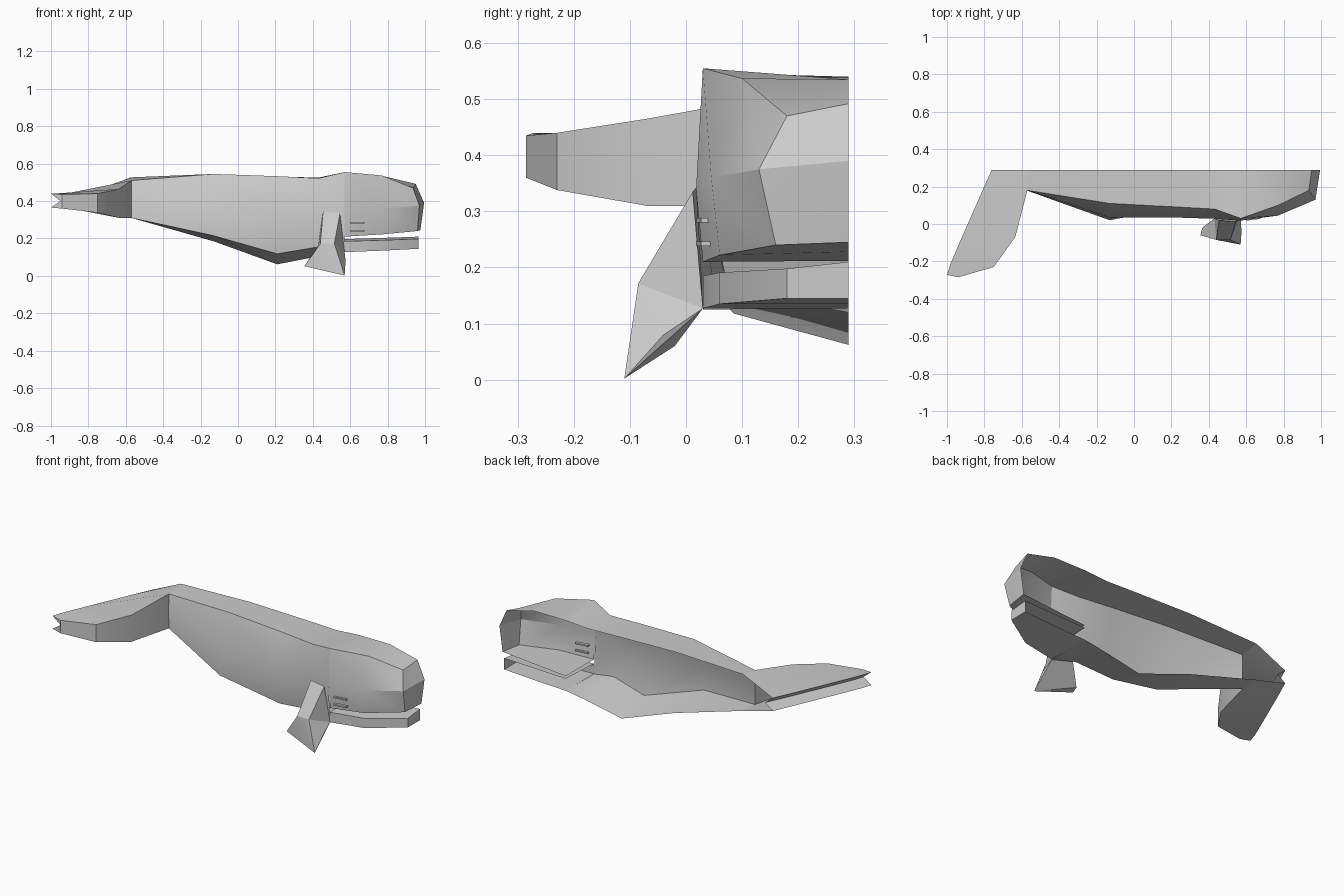
import bpy, bmesh, math
from mathutils import Vector

cube = bpy.data.objects.get("Cube")
if cube:
    bpy.data.objects.remove(cube, do_unlink=True)

MID = 0.29  # plane on which the half shell is left open

skin = bpy.data.materials.new("grey_skin")
skin.use_nodes = True
skin.diffuse_color = (0.6, 0.6, 0.6, 1)
bsdf = skin.node_tree.nodes["Principled BSDF"]
bsdf.inputs["Base Color"].default_value = (0.6, 0.6, 0.6, 1)
bsdf.inputs["Roughness"].default_value = 0.8


def finish(name, bm, angle=30):
    bmesh.ops.remove_doubles(bm, verts=bm.verts, dist=0.0005)
    bmesh.ops.recalc_face_normals(bm, faces=bm.faces)
    mesh = bpy.data.meshes.new(name)
    bm.to_mesh(mesh)
    bm.free()
    mesh.materials.append(skin)
    obj = bpy.data.objects.new(name, mesh)
    bpy.context.collection.objects.link(obj)
    bpy.ops.object.select_all(action='DESELECT')
    obj.select_set(True)
    bpy.context.view_layer.objects.active = obj
    bpy.ops.object.shade_smooth_by_angle(angle=math.radians(angle))
    return obj


def loft(name, sections, nose=None, wall_from=None, end_cap=False):
    """Skin open sections; optionally fan to a nose point, close a wall or cap the end."""
    bm = bmesh.new()
    rows = [[bm.verts.new(p) for p in s] for s in sections]
    for i, (a, b) in enumerate(zip(rows, rows[1:])):
        for j in range(len(a) - 1):
            bm.faces.new((a[j], a[j + 1], b[j + 1], b[j]))
        if wall_from is not None and i >= wall_from:
            bm.faces.new((a[-1], a[0], b[0], b[-1]))
    if nose:
        tip = bm.verts.new(nose)
        for p, q in zip(rows[-1], rows[-1][1:]):
            bm.faces.new((p, q, tip))
    if end_cap:
        bm.faces.new(rows[-1])
    return finish(name, bm)


def hull(name, points):
    bm = bmesh.new()
    for p in points:
        bm.verts.new(p)
    bmesh.ops.convex_hull(bm, input=bm.verts)
    return finish(name, bm)


def station(x, top, ridge, side, crease, keel):
    return [(x, MID, top), (x, *ridge), (x, *side), (x, *crease), (x, MID, keel)]


# Trunk, from tail root to gill line
loft("body", [
    station(-.57, .527, (.18, .51), (.178, .41), (.18, .31), .315),
    station(-.13, .54, (.11, .545), (.035, .35), (.02, .215), .185),
    station(.21, .532, (.092, .533), (.035, .33), (.085, .118), .062),
    station(.43, .525, (.08, .522), (.028, .34), (.05, .155), .105),
    station(.57, .535, (.03, .555), (.018, .34), (.03, .125), .128),
])

# Blunt upper head with a bevelled front
loft("head", [
    station(.57, .535, (.03, .555), (.018, .34), (.03, .21), .212),
    station(.77, .535, (.1, .537), (.045, .36), (.06, .222), .228),
    [(.95, MID, .492), (.935, .18, .47), (.97, .13, .375), (.96, .16, .24), (.975, MID, .245)],
], nose=(.995, MID, .39))

# Narrow lower jaw
loft("lower_jaw", [
    [(x, MID, top), (x, y, top - .012), (x, y, low), (x, MID, low)]
    for x, y, top, low in ((.57, .03, .197, .127), (.77, .06, .203, .135), (.965, .18, .21, .145))
], end_cap=True)


# Tail fluke with a grooved trailing edge
def fluke_section(lead_x, y, high, low, trail_x, trail_y, groove):
    return [(lead_x, y, high), (trail_x, trail_y, .44), (trail_x + groove, trail_y, .4),
            (trail_x, trail_y, .365), (lead_x, y, low)]


loft("tail_fluke", [
    fluke_section(-.57, MID, .527, .315, -.76, MID, .05),
    fluke_section(-.57, .18, .51, .31, -.81, .18, .05),
    fluke_section(-.635, -.07, .465, .31, -.92, -.07, .05),
    fluke_section(-.75, -.23, .44, .338, -.98, -.21, .05),
    fluke_section(-.94, -.285, .435, .36, -1, -.272, .05),
], wall_from=1, end_cap=True)

# Flipper: shoulder wedge and flared blade
knee = [(.44, -.085, .172), (.515, -.085, .172), (.43, .03, .165), (.57, .03, .127)]
hull("flipper_shoulder", knee + [(.455, .02, .345), (.545, .012, .335),
                                 (.45, -.02, .225), (.535, -.02, .225)])
hull("flipper_blade", knee + [(.355, -.06, .052), (.57, -.11, .002), (.365, -.02, .06), (.575, -.04, .08)])

# Eyelid ridges beside the mouth corner
for name, z in (("upper_eyelid", .284), ("lower_eyelid", .242)):
    hull(name, [(x, y + (x - .6) * .12, z + dz)
                for x in (.6, .675) for y in (.018, .045) for dz in (-.004, .004)])
